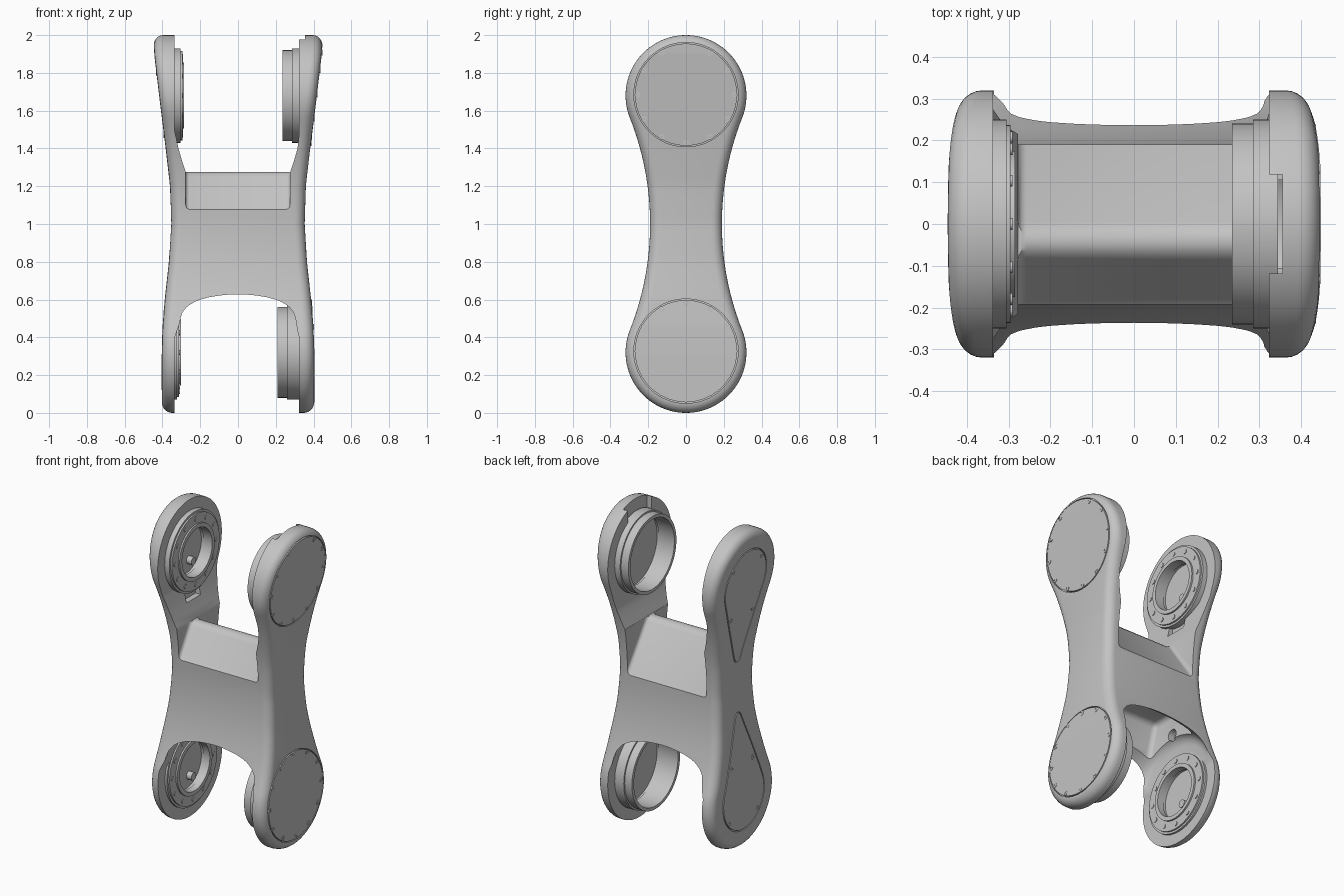
import bpy, bmesh
from math import sin, cos, pi, asin, atan2, radians

cube = bpy.data.objects.get("Cube")
if cube:
    bpy.data.objects.remove(cube)

grey = bpy.data.materials.new("satin grey")
grey.use_nodes = True
grey.diffuse_color = (0.55, 0.55, 0.55, 1)
grey.node_tree.nodes["Principled BSDF"].inputs["Base Color"].default_value = (0.55, 0.55, 0.55, 1)

R, LOW, HIGH = 0.32, 0.32, 1.68


def finish(name, bm):
    bmesh.ops.remove_doubles(bm, verts=bm.verts, dist=1e-5)
    bmesh.ops.recalc_face_normals(bm, faces=bm.faces)
    mesh = bpy.data.meshes.new(name)
    bm.to_mesh(mesh)
    bm.free()
    mesh.materials.append(grey)
    obj = bpy.data.objects.new(name, mesh)
    bpy.context.collection.objects.link(obj)
    return obj


def smooth(obj, angle=35):
    bpy.ops.object.select_all(action="DESELECT")
    obj.select_set(True)
    bpy.context.view_layer.objects.active = obj
    bpy.ops.object.shade_smooth_by_angle(angle=radians(angle))


def outer_x(z):
    """Outer side surface of the arms: pinched at the waist, wider at the ends."""
    knots = [(-1, .403), (.3, .403), (.45, .399), (.6, .387), (.8, .365), (1, .353),
             (1.2, .359), (1.4, .382), (1.6, .407), (1.9, .443), (2, .449), (3, .449)]
    for (z0, a), (z1, b) in zip(knots, knots[1:]):
        if z <= z1:
            return a + (b - a) * (z - z0) / (z1 - z0)


def skin(name, halves):
    """Loft half rings, mirrored across y, and close both ends with strips."""
    bm = bmesh.new()
    rings = []
    for half in halves:
        pos = [bm.verts.new(p) for p in half]
        neg = [pos[0]] + [bm.verts.new((x, -y, z)) for x, y, z in half[1:-1]] + [pos[-1]]
        rings.append((pos, neg))

    def face(*vs):
        bm.faces.new(list(dict.fromkeys(vs)))
    n = len(halves[0])
    for a, b in zip(rings, rings[1:]):
        for s in (0, 1):
            for i in range(n - 1):
                face(a[s][i], a[s][i + 1], b[s][i + 1], b[s][i])
    for pos, neg in (rings[0], rings[-1]):
        for i in range(n - 1):
            face(pos[i], pos[i + 1], neg[i + 1], neg[i])
    return finish(name, bm)


def lathe(name, profile, zc, yc=0, steps=64):
    """Spin an (x, radius) profile about an axis parallel to x."""
    bm = bmesh.new()
    vs = [bm.verts.new((x, yc, zc + r)) for x, r in profile]
    edges = [bm.edges.new(p) for p in zip(vs, vs[1:])]
    if profile[0][1] > 0:
        edges.append(bm.edges.new((vs[-1], vs[0])))
    bmesh.ops.spin(bm, geom=vs + edges, cent=(0, yc, zc), axis=(1, 0, 0),
                   angle=2 * pi, steps=steps)
    return finish(name, bm)


def rod(name, x0, x1, r, zc, yc=0, steps=16):
    return lathe(name, [(x0, 0), (x0, r), (x1, r), (x1, 0)], zc, yc, steps)


def prism(name, pts, axis, lo, hi):
    """Extrude a profile along y (points are x, z) or along x (points are y, z)."""
    bm = bmesh.new()
    place = (lambda p, t: (p[0], t, p[1])) if axis == "y" else (lambda p, t: (t, p[0], p[1]))
    a, b = ([bm.verts.new(place(p, t)) for p in pts] for t in (lo, hi))
    bm.faces.new(a)
    bm.faces.new(b)
    for i in range(len(pts)):
        j = (i + 1) % len(pts)
        bm.faces.new((a[i], a[j], b[j], b[i]))
    return finish(name, bm)


def block(y, z0, z1):
    return [(-y, z0), (y, z0), (y, z1), (-y, z1)]


def cut(obj, cutter, fillet=0):
    cutter.hide_render = True
    if fillet:
        bevel = cutter.modifiers.new("fillet", "BEVEL")
        bevel.width, bevel.segments, bevel.angle_limit = fillet, 3, radians(70)
    mod = obj.modifiers.new("cut", "BOOLEAN")
    mod.operation, mod.solver, mod.object = "DIFFERENCE", "EXACT", cutter
    bpy.context.view_layer.objects.active = obj
    bpy.ops.object.modifier_apply(modifier=mod.name)
    bpy.data.objects.remove(cutter)


def arc(cy, cz, r, a0, a1, n):
    return [(cy + r * cos(a0 + (a1 - a0) * i / n), cz + r * sin(a0 + (a1 - a0) * i / n))
            for i in range(n + 1)]


def pin_ends(pts):
    return [(0, pts[0][1])] + pts[1:-1] + [(0, pts[-1][1])]


# Waisted outline: two end circles joined by a tangent hollow arc
WAIST = 1.523
WY = 0.19 + WAIST
TANGENT = atan2(0.68, WY)


def outline(t):
    low = arc(0, LOW, R - t, -pi / 2, TANGENT, 28)
    mid = arc(WY, 1, WAIST + t, pi + TANGENT, pi - TANGENT, 28)
    top = arc(0, HIGH, R - t, -TANGENT, pi / 2, 28)
    return pin_ends(low + mid[1:-1] + top)


# Link body with rounded outer rims
ROUND = 0.055
angles = [radians(15 * i) for i in range(7)]
side = [(ROUND * (1 - cos(a)), ROUND * (1 - sin(a))) for a in angles]
halves = [[(-outer_x(z) + d, y, z) for y, z in outline(t)] for t, d in reversed(side)]
halves += [[(outer_x(z) - d, y, z) for y, z in outline(t)] for t, d in side]
body = skin("link_body", halves)

# Upper fork opening and the sloped roof of the bridge
neck = [(.315, 1.4), (.295, 1.33), (.277, 1.275)]
fork = [(.323, 2.1), (.323, 1.47)] + neck + [(-x, z) for x, z in reversed(neck)]
cut(body, prism("fork_cutter", fork + [(-.337, 1.5), (-.337, 2.1)], "y", -.6, .6))
roof = [(-.5, 1.4), (-.5, 1.07), (-.2, 1.07), (-.18, 1.09), (-.085, 1.25), (-.065, 1.27),
        (-.04, 1.277), (-.015, 1.27), (.005, 1.25), (.185, .99), (.2, .97), (.5, .97), (.5, 1.4)]
cut(body, prism("roof_cutter", roof, "x", -.278, .276), .02)

# Lower fork opening: rounded clearance around the lower axis, hollow bridge above it
arch = [(.322, .29), (.312, .32), (.295, .338), (.27, .351), (.235, .363),
        (.2, .371), (.15, .379), (.1, .384), (.05, .387)]
arch = [(.322, 0)] + arch + [(0, .388)] + [(-x, r) for x, r in reversed(arch)] + [(-.322, 0)]
cut(body, lathe("arch_cutter", arch, LOW, steps=96))
foot = [(.323, -.1), (.323, .4), (.3, .5), (-.3, .5), (-.335, .4), (-.335, -.1)]
cut(body, prism("foot_cutter", foot, "y", -.6, .6))
hollow = [(-.215, .45), (.215, .45), (.19, .66), (.145, .82), (-.145, .82), (-.19, .66)]
cut(body, prism("hollow_cutter", hollow, "x", -.285, .28), .03)

# Bores, cable notches and cable hole
for zc in (LOW, HIGH):
    cut(body, rod("bore_cutter", .2, .36, .226, zc, steps=64))
    cut(body, rod("bore_cutter", -.2, -.365, .156, zc, steps=64))
cut(body, prism("notch_cutter", block(.119, 1.88, 2.1), "x", .25, .355))
cut(body, prism("notch_cutter", block(.07, 1.38, 1.48), "x", -.345, -.25))
cut(body, rod("hole_cutter", -.33, -.2, .035, .69, steps=24))

# Hollow drums on the left arm, bolted rings on the right arm
for label, zc, x0, xr in (("upper", HIGH, .235, -.285), ("lower", LOW, .21, -.302)):
    smooth(lathe(label + "_drum", [
        (.345, .25), (x0 + .05, .25), (x0 + .05, .24), (x0, .24), (x0, .22), (.345, .22)], zc))
    smooth(lathe(label + "_bearing_ring", [
        (-.345, .25), (xr - .02, .25), (xr - .02, .237), (xr - .01, .237), (xr - .01, .175),
        (xr, .175), (xr, .15), (-.345, .15)], zc))
    for k in range(12):
        a = k * pi / 6
        smooth(rod(label + "_ring_bolt", xr - .03, xr - .006, .014,
                   zc + .207 * sin(a), .207 * cos(a)))
    smooth(rod(label + "_bore_pin", -.38, -.33, .025, zc - .08, .03))


def disc(r, zc):
    return pin_ends(arc(0, zc, r, -pi / 2, pi / 2, 48))


def drop(r1, r2, zc, zs, flip):
    """Half outline of a teardrop narrowing from zc towards zs."""
    phi = asin((r1 - r2) / (zc - zs))
    big, small = arc(0, zc, r1, pi / 2, -phi, 28), arc(0, zs, r2, -phi, -pi / 2, 8)
    (ya, za), (yb, zb) = big[-1], small[0]
    line = [(ya + (yb - ya) * i / 12, za + (zb - za) * i / 12) for i in range(1, 12)]
    return [(y, 2 - z if flip else z) for y, z in pin_ends(big + line + small)]


def plate(name, pts, s, d0, d1):
    return skin(name, [[(s * (outer_x(z) + d), y, z) for y, z in pts] for d in (d0, d1)])


def cover(name, inner, rim, s):
    """Flush cover seated in a pocket that leaves a fine groove around it."""
    cut(body, plate(name + "_cutter", rim, s, -.012, .03))
    smooth(plate(name, inner, s, -.018, .001), 25)


def cover_bolt(name, y, z, s):
    x = outer_x(z)
    smooth(lathe(name, [(s * (x - .01), .015), (s * (x + .003), .015),
                        (s * (x + .003), .007), (s * (x - .01), .007)], z, y, 16))


# Round covers on the left arm, teardrop covers on the right arm
for label, zc, flip in (("upper", 1.685, False), ("lower", .327, True)):
    cover(label + "_round_cover", disc(.27, zc), disc(.276, zc), 1)
    for k in range(12):
        if flip or k != 3:
            a = k * pi / 6
            cover_bolt(label + "_cover_bolt", .257 * cos(a), zc + .257 * sin(a), 1)
    cover(label + "_teardrop_cover", drop(.2, .026, HIGH, 1.19, flip),
          drop(.207, .033, HIGH, 1.19, flip), -1)
    for y, z in ((.14, 1.8), (-.14, 1.8), (.105, 1.47), (-.105, 1.47)):
        cover_bolt(label + "_teardrop_bolt", y, 2 - z if flip else z, -1)
smooth(body)
